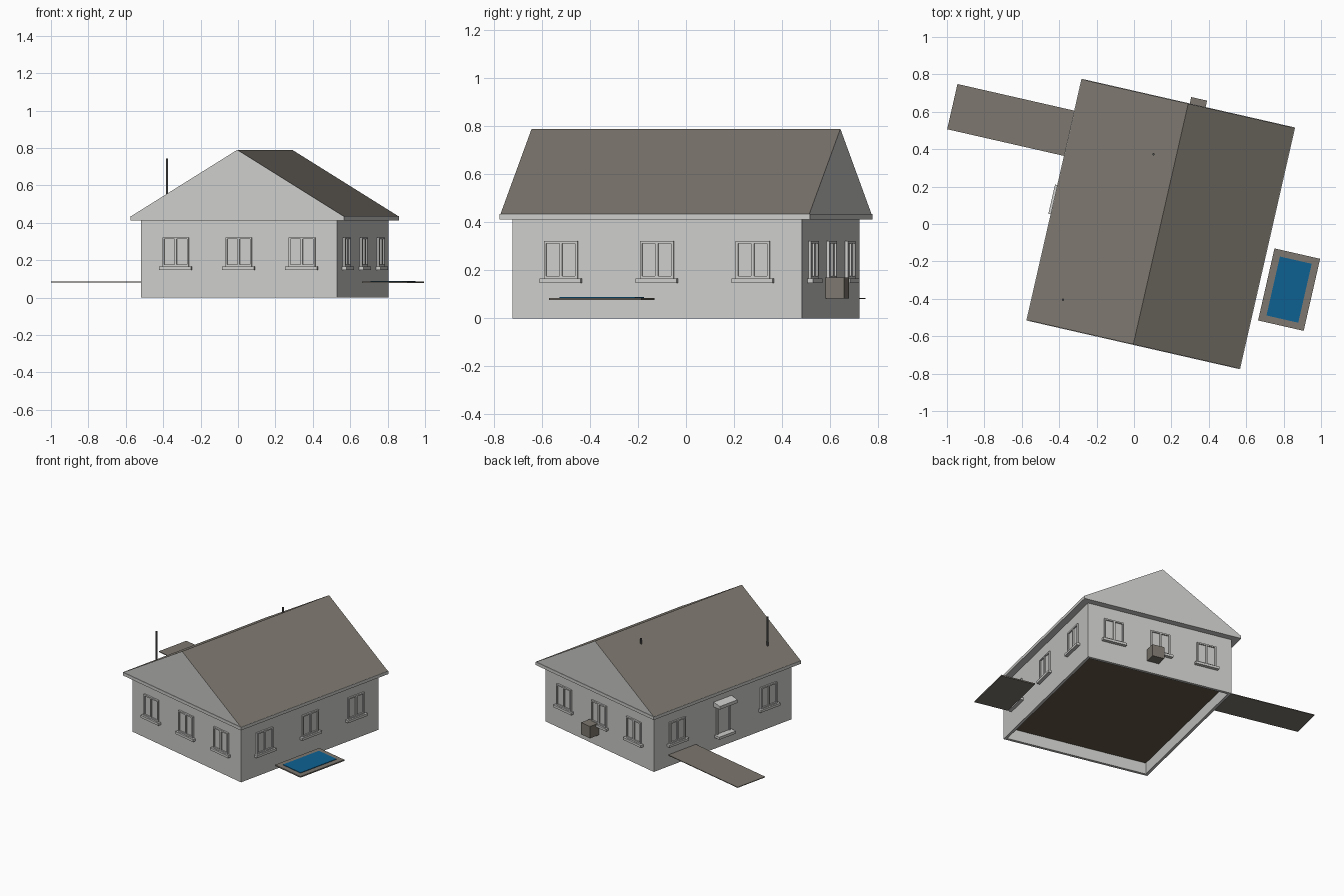
import bpy, bmesh, math
from mathutils import Matrix, Vector

cube = bpy.data.objects.get("Cube")
if cube:
    bpy.data.objects.remove(cube, do_unlink=True)


def material(name, rgb):
    m = bpy.data.materials.new(name)
    m.use_nodes = True
    colour = (*rgb, 1)
    m.diffuse_color = colour
    m.node_tree.nodes["Principled BSDF"].inputs["Base Color"].default_value = colour
    return m


PLASTER = material("light plaster", (0.6, 0.6, 0.59))
STONE = material("brown grey stone", (0.205, 0.185, 0.158))
WATER = material("pool blue", (0.004, 0.12, 0.29))
FLOOR = material("dark brown floor", (0.13, 0.095, 0.06))
METAL = material("dark metal", (0.07, 0.07, 0.07))

# The whole plot is turned a little about the vertical axis
PLOT = Matrix.Translation((0.143, 0, 0)) @ Matrix.Rotation(math.radians(-12.85), 4, 'Z')
HALF_W, HALF_L = 0.538, 0.618
ROOF_W, ROOF_L = 0.583, 0.66
EAVE, RIDGE, GROUND, WALL_TOP = 0.435, 0.79, 0.083, 0.415


def add(name, bm, mats, local=Matrix()):
    bmesh.ops.recalc_face_normals(bm, faces=bm.faces)
    mesh = bpy.data.meshes.new(name)
    bm.to_mesh(mesh)
    bm.free()
    for m in mats:
        mesh.materials.append(m)
    ob = bpy.data.objects.new(name, mesh)
    ob.matrix_world = PLOT @ local
    bpy.context.collection.objects.link(ob)
    return ob


def boxes(name, spans, mat, local=Matrix()):
    """Each span is (x range, y range, z range)."""
    bm = bmesh.new()
    for span in spans:
        mid = Vector([(a + b) / 2 for a, b in span])
        size = [b - a for a, b in span]
        bmesh.ops.create_cube(bm, size=1, matrix=Matrix.Translation(mid) @ Matrix.Diagonal((*size, 1)))
    return add(name, bm, [mat], local)


def both(v):
    return (-v, v)


# Hollow walls, open underneath
T = 0.02
walls = [((s * HALF_W - T * (s > 0), s * HALF_W + T * (s < 0)), both(HALF_L), (0, WALL_TOP)) for s in (-1, 1)]
walls += [(both(HALF_W - T), (s * HALF_L - T * (s > 0), s * HALF_L + T * (s < 0)), (0, WALL_TOP)) for s in (-1, 1)]
boxes("walls", walls, PLASTER)
boxes("floor", [(both(HALF_W - T), both(HALF_L - T), (GROUND, GROUND + 0.01))], FLOOR)

# Eave slab and gable roof
boxes("eave_board", [(both(ROOF_W + 0.003), both(ROOF_L + 0.003), (0.412, EAVE))], PLASTER)
bm = bmesh.new()
ends = [[bm.verts.new((x, y, z)) for x, z in ((-ROOF_W, EAVE), (ROOF_W, EAVE), (0, RIDGE))]
        for y in (-ROOF_L, ROOF_L)]
for end in ends:
    bm.faces.new(end)
for i in range(3):
    j = (i + 1) % 3
    bm.faces.new((ends[0][i], ends[0][j], ends[1][j], ends[1][i]))
bm.normal_update()
bmesh.ops.recalc_face_normals(bm, faces=bm.faces)
for f in bm.faces:
    f.material_index = 1 if f.normal.z > 0.3 else 0
add("roof", bm, [PLASTER, STONE])


# Windows: frame, mullion, panes and sill, facing local -y
def window(name, place):
    out, w, low, high, bar = 0.012, 0.072, 0.166, 0.322, 0.01
    deep = (-out, 0.002)
    parts = [((-w, -w + bar), deep, (low, high)), ((w - bar, w), deep, (low, high)),
             (both(0.006), deep, (low, high)),
             (both(w), deep, (low, low + bar)), (both(w), deep, (high - bar, high)),
             (both(w - bar), (-0.003, 0.002), (low + bar, high - bar)),
             (both(0.088), (-0.024, 0.002), (0.148, low))]
    boxes(name, parts, PLASTER, place)


def on_wall(angle, distance, along):
    return Matrix.Rotation(angle, 4, 'Z') @ Matrix.Translation((along, -distance, 0))


for i in (-1, 0, 1):
    window(f"front_window_{i + 2}", on_wall(0, HALF_L, i * 0.346))
    window(f"back_window_{i + 2}", on_wall(math.pi, HALF_L, i * 0.346))
    window(f"left_window_{i + 2}", on_wall(math.pi / 2, HALF_W, i * 0.41))
    if i:
        window(f"right_window_{i + 2}", on_wall(-math.pi / 2, HALF_W, i * 0.41))

# Door with frame, step and canopy
side = on_wall(-math.pi / 2, HALF_W, 0)
boxes("door", [(both(0.05), (-0.004, 0.002), (0.1, 0.3))], PLASTER, side)
boxes("door_frame", [((-0.06, -0.05), (-0.012, 0.002), (0.1, 0.31)),
                     ((0.05, 0.06), (-0.012, 0.002), (0.1, 0.31)),
                     (both(0.06), (-0.012, 0.002), (0.3, 0.31))], PLASTER, side)
boxes("door_step", [(both(0.075), (-0.05, 0.002), (GROUND, 0.102))], PLASTER, side)
canopy = boxes("door_canopy", [(both(0.08), (-0.06, 0.002), (0.31, 0.345))], PLASTER, side)
for v in canopy.data.vertices:
    if v.co.y < -0.03 and v.co.z > 0.33:
        v.co.z -= 0.012

# Driveway, pool and outdoor unit
boxes("driveway", [((-1.226, -HALF_W), (0.24, 0.488), (GROUND - 0.003, GROUND + 0.002))], STONE)
boxes("pool_deck", [((0.622, 0.872), (-0.387, 0.008), (0.077, 0.086))], STONE)
boxes("pool_water", [((0.66, 0.834), (-0.351, -0.028), (0.084, 0.09))], WATER)
boxes("outdoor_unit", [((0.008, 0.095), (HALF_L - 0.002, 0.698), (GROUND, 0.17))], STONE)

# Roof pipes
for name, x, y, low, high in (("tall_pipe", -0.419, -0.511, 0.51, 0.745),
                              ("short_pipe", -0.12, 0.355, 0.69, 0.755)):
    bm = bmesh.new()
    bmesh.ops.create_cone(bm, cap_ends=True, segments=12, radius1=0.006, radius2=0.006, depth=high - low,
                          matrix=Matrix.Translation((x, y, (low + high) / 2)))
    add(name, bm, [METAL])
